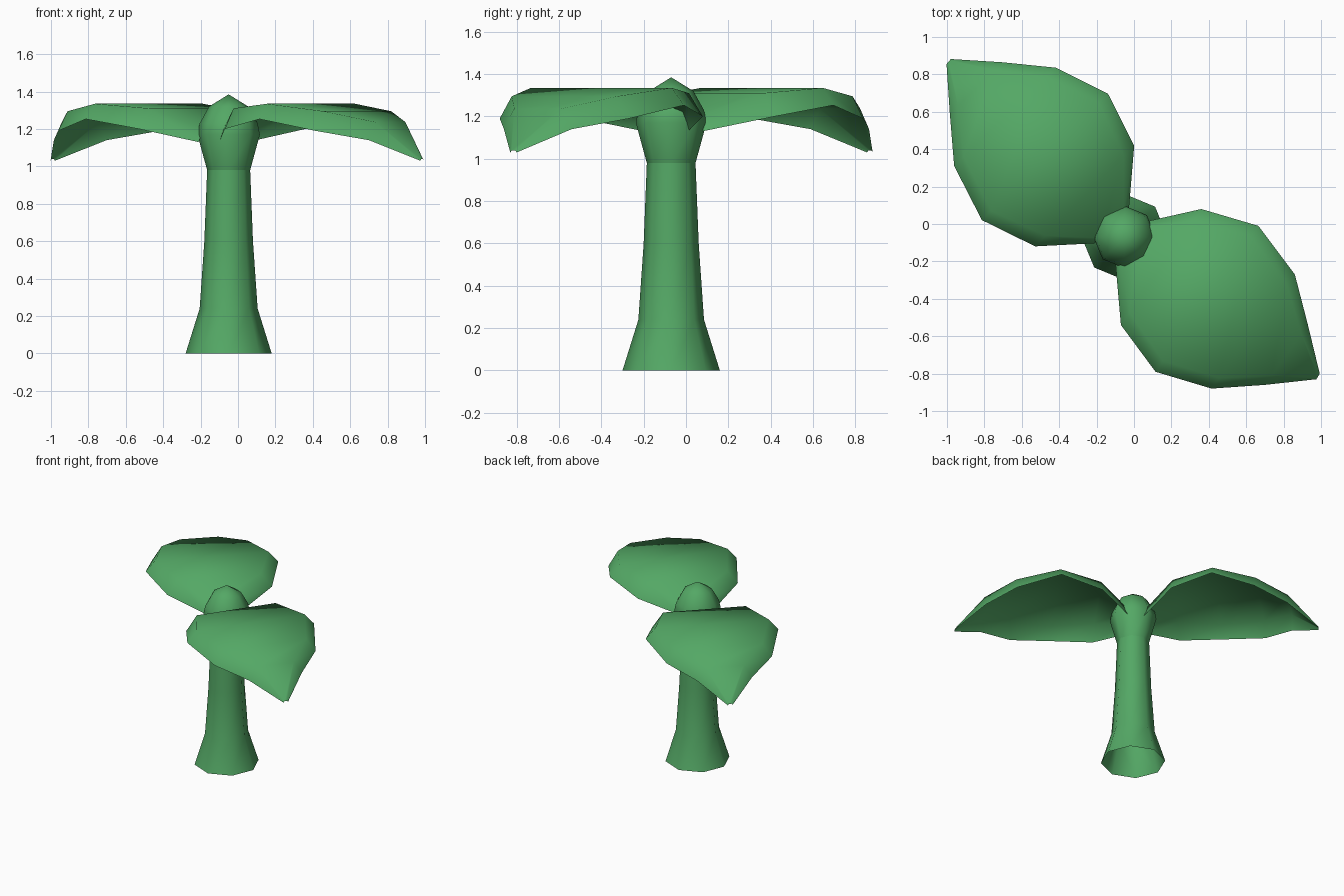
import bpy, math
from mathutils import Matrix, Vector

if "Cube" in bpy.data.objects:
    bpy.data.objects.remove(bpy.data.objects["Cube"])

green = bpy.data.materials.new("leaf_green")
green.diffuse_color = (0.088, 0.39, 0.13, 1)
green.use_nodes = True
green.node_tree.nodes["Principled BSDF"].inputs["Base Color"].default_value = green.diffuse_color


def make(name, verts, faces):
    me = bpy.data.meshes.new(name)
    me.from_pydata([tuple(v) for v in verts], [], faces)
    me.materials.append(green)
    for p in me.polygons:
        p.use_smooth = True
    ob = bpy.data.objects.new(name, me)
    bpy.context.collection.objects.link(ob)
    return ob


def lathe(name, profile, tip=None, n=8, c=(-0.05, -0.07)):
    verts = [(c[0] + r * math.cos(2 * math.pi * i / n), c[1] + r * math.sin(2 * math.pi * i / n), z)
             for r, z in profile for i in range(n)]
    faces = [(k * n + i, k * n + (i + 1) % n, (k + 1) * n + (i + 1) % n, (k + 1) * n + i)
             for k in range(len(profile) - 1) for i in range(n)]
    if tip is not None:
        verts.append((c[0], c[1], tip))
        b = (len(profile) - 1) * n
        faces += [(b + i, b + (i + 1) % n, len(verts) - 1) for i in range(n)]
    return make(name, verts, faces)


# Flared stem, open underneath, and the bud on top
lathe("stem", [(0.23, 0), (0.155, 0.24), (0.13, 0.6), (0.115, 0.98)])
lathe("bud", [(0.115, 0.98), (0.167, 1.17), (0.155, 1.23), (0.105, 1.32)], tip=1.385)

# Leaf rows from root to tip: edge A, edge B, edge height, crown height, inset
rows = [((0.05, 0.01), (-0.10, -0.20), 1.13, 1.20, 0.04),
        ((0.36, 0.08), (-0.07, -0.54), 1.20, 1.31, 0.08),
        ((0.665, -0.01), (0.115, -0.79), 1.253, 1.335, 0.07),
        ((0.86, -0.27), (0.415, -0.88), 1.19, 1.295, 0.07),
        ((0.93, -0.54), (0.70, -0.86), 1.14, 1.237, 0.06),
        ((0.993, -0.80), (0.975, -0.83), 1.03, 1.04, 0.008)]


def leaf(name, matrix):
    verts = []
    for a, b, ze, zc, d in rows:
        a, b = Vector(a), Vector(b)
        u = (b - a).normalized() * d
        for p, z in ((a, ze), (a + u, zc), (b - u, zc), (b, ze)):
            verts.append(matrix @ Vector((p.x, p.y, z)))
    faces = [(k * 4 + j, k * 4 + j + 1, k * 4 + j + 5, k * 4 + j + 4)
             for k in range(len(rows) - 1) for j in range(3)]
    return make(name, verts, faces)


# Two drooping leaves, the second turned almost halfway round
leaf("right_leaf", Matrix.Identity(4))
leaf("left_leaf", Matrix.Translation((-0.16, -0.102, 0)) @ Matrix.Rotation(math.radians(170.2), 4, 'Z'))
